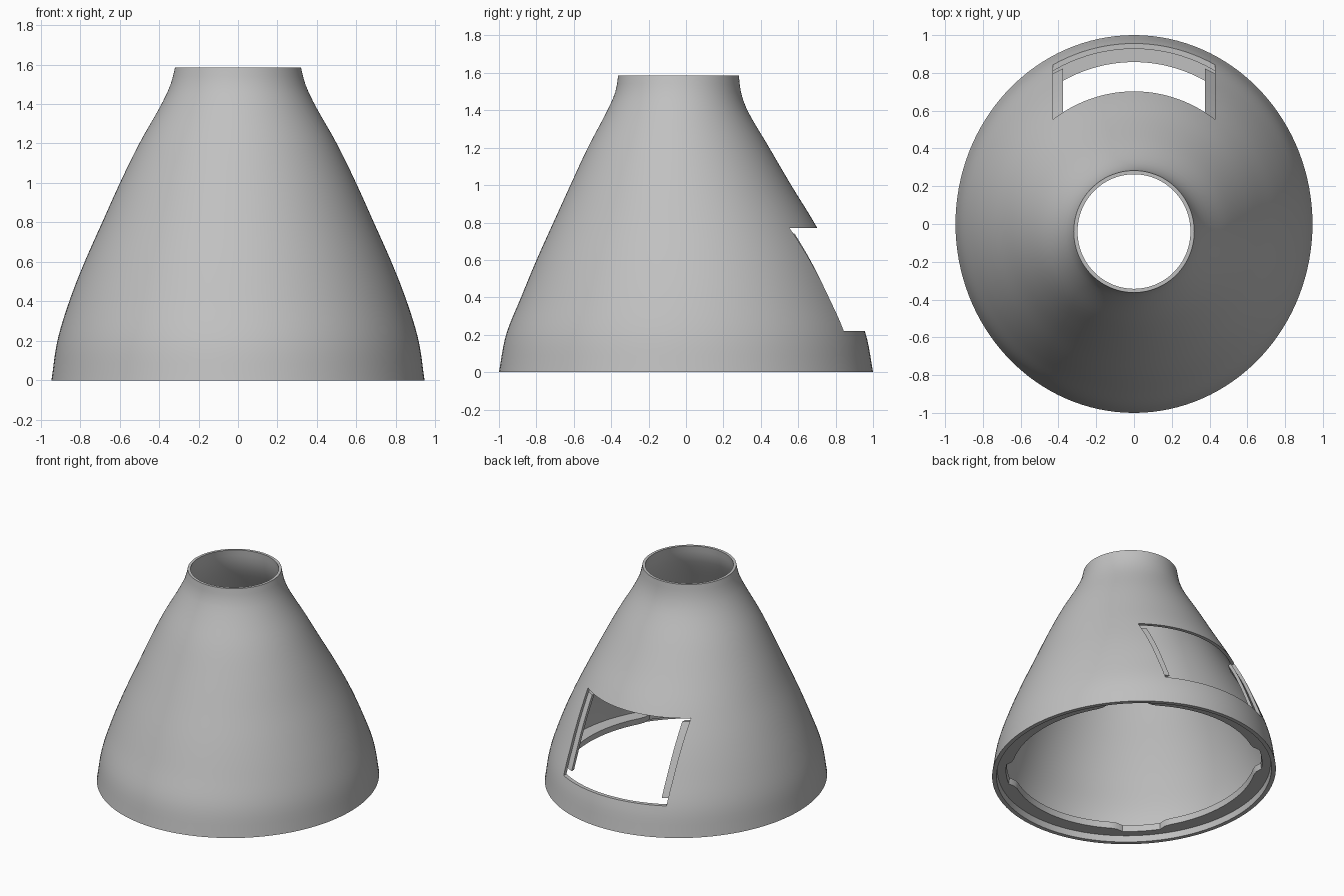
import bpy
import bmesh
from math import cos, sin, sqrt, tau, radians, degrees

if "Cube" in bpy.data.objects:
    bpy.data.objects.remove(bpy.data.objects["Cube"])

grey = bpy.data.materials.new("plain grey")
grey.use_nodes = True
COLOUR = (0.53, 0.53, 0.53, 1)
grey.diffuse_color = COLOUR
grey.node_tree.nodes["Principled BSDF"].inputs["Base Color"].default_value = COLOUR

# Outer sections: height, half width, half depth, depth offset
SECTIONS = [
    (0, .945, 1, 0), (.2, .915, .962, 0), (.4, .855, .882, 0),
    (.6, .777, .796, -.003), (.8, .688, .697, -.012), (1, .598, .59, -.028),
    (1.2, .5, .485, -.04), (1.4, .387, .374, -.046),
    (1.5, .341, .335, -.042), (1.585, .319, .323, -.04),
]
HEIGHT = SECTIONS[-1][0]
SEGMENTS = 128


def section(z):
    """Smoothly interpolated half width, half depth and offset at a height."""
    last = len(SECTIONS) - 2
    i = next((k for k in range(last) if z < SECTIONS[k + 1][0]), last)
    a, b = SECTIONS[i], SECTIONS[i + 1]
    before, after = SECTIONS[max(i - 1, 0)], SECTIONS[min(i + 2, last + 1)]
    span = b[0] - a[0]
    t = (z - a[0]) / span
    result = []
    for k in (1, 2, 3):
        m0 = (b[k] - before[k]) / (b[0] - before[0]) * span
        m1 = (after[k] - a[k]) / (after[0] - a[0]) * span
        d = b[k] - a[k]
        result.append(a[k] + t * (m0 + t * (3 * d - 2 * m0 - m1 + t * (m0 + m1 - 2 * d))))
    return result


def wall(z):
    return .03 - .01 * z / HEIGHT


def ellipse(z, inset):
    """Ring of points; inset is a number or a function of the angle."""
    rx, ry, cy = section(z)
    points = []
    for i in range(SEGMENTS):
        a = tau * i / SEGMENTS
        d = inset(a) if callable(inset) else inset
        points.append(((rx - d) * cos(a), cy + (ry - d) * sin(a), z))
    return points


def closed_loft(name, rings):
    """Join rings in order and join the last back to the first."""
    bm = bmesh.new()
    loops = [[bm.verts.new(p) for p in ring] for ring in rings]
    for j, low in enumerate(loops):
        high = loops[(j + 1) % len(loops)]
        n = len(low)
        for i in range(n):
            k = (i + 1) % n
            bm.faces.new((low[i], low[k], high[k], high[i]))
    return finish(name, bm)


def finish(name, bm):
    bmesh.ops.recalc_face_normals(bm, faces=bm.faces)
    mesh = bpy.data.meshes.new(name)
    bm.to_mesh(mesh)
    bm.free()
    obj = bpy.data.objects.new(name, mesh)
    mesh.materials.append(grey)
    bpy.context.collection.objects.link(obj)
    return obj


def select(obj):
    bpy.ops.object.select_all(action="DESELECT")
    obj.select_set(True)
    bpy.context.view_layer.objects.active = obj


def smooth(obj):
    select(obj)
    bpy.ops.object.shade_smooth_by_angle(angle=radians(30))


# Hollow cone shell
STEPS = 36
levels = [HEIGHT * i / STEPS for i in range(STEPS + 1)]
shell = closed_loft("shell", [ellipse(z, 0) for z in levels]
                    + [ellipse(z, wall(z)) for z in reversed(levels)])

# Rectangular opening through the back wall
HALF, SILL, HEAD = .428, .22, .77
bm = bmesh.new()
bmesh.ops.create_cube(bm, size=1)
for v in bm.verts:
    v.co = (v.co.x * 2 * HALF, v.co.y + .8, SILL if v.co.z < 0 else HEAD)
cutter = finish("opening_cutter", bm)
cutter.hide_render = True
cut = shell.modifiers.new("opening", "BOOLEAN")
cut.operation = "DIFFERENCE"
cut.solver = "EXACT"
cut.object = cutter
select(shell)
bpy.ops.object.modifier_apply(modifier=cut.name)
bpy.data.objects.remove(cutter)
smooth(shell)


# Inner base ring with four tapered notches on the diagonals
def notched(angle):
    away = abs(degrees(angle) % 90 - 45)
    return .128 - .04 * min(1, max(0, (12 - away) / 3.5))


BOTTOM, TOP = .045, .09
ring = closed_loft("base_ring", [
    ellipse(BOTTOM, .025), ellipse(BOTTOM, notched),
    ellipse(TOP, notched), ellipse(TOP, .025)])
smooth(ring)


# Curved retaining strips inside both edges of the opening
def inner_y(x, z, extra):
    rx, ry, cy = section(z)
    d = wall(z) + extra
    return cy + (ry - d) * sqrt(1 - (x / (rx - d)) ** 2)


def strip(name, side):
    rings = []
    low, high, count = .26, .74, 12
    for i in range(count + 1):
        z = low + (high - low) * i / count
        corners = [(.375, 0), (.45, -.004), (.45, .025), (.375, .025)]
        rings.append([(side * x, inner_y(x, z, e), z) for x, e in corners])
    bm = bmesh.new()
    loops = [[bm.verts.new(p) for p in r] for r in rings]
    for a, b in zip(loops, loops[1:]):
        for i in range(4):
            k = (i + 1) % 4
            bm.faces.new((a[i], a[k], b[k], b[i]))
    bm.faces.new(loops[0])
    bm.faces.new(loops[-1])
    smooth(finish(name, bm))


strip("left_strip", 1)
strip("right_strip", -1)
